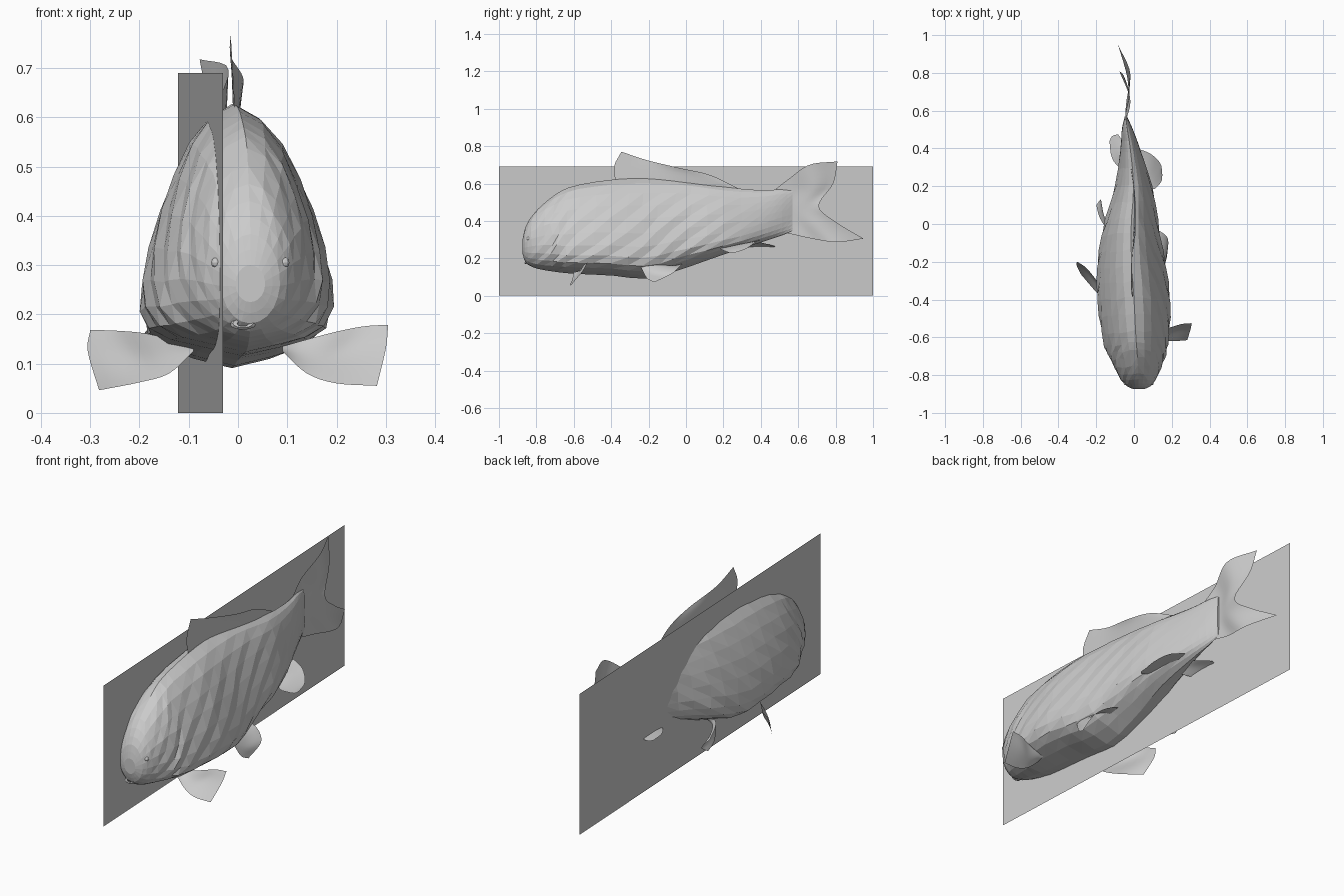
import bpy, math, random
from mathutils import Vector
random.seed(4)


def spline(pts, t):
    """Catmull-Rom through pts, t in 0..1 (works for any dimension)."""
    pts = [Vector(p) for p in pts]
    n = len(pts) - 1
    f = min(max(t, 0), 1) * n
    i = min(int(f), n - 1)
    f -= i
    b, c = pts[i], pts[i + 1]
    a = pts[i - 1] if i > 0 else b * 2 - c
    d = pts[i + 2] if i + 2 <= n else c * 2 - b
    return 0.5 * (2 * b + (c - a) * f + (2 * a - 5 * b + 4 * c - d) * f * f
                  + (3 * b - a - 3 * c + d) * f ** 3)


def make(name, verts, faces, smooth=False):
    me = bpy.data.meshes.new(name)
    me.from_pydata([tuple(v) for v in verts], [], faces)
    me.update()
    for p in me.polygons:
        p.use_smooth = smooth
    ob = bpy.data.objects.new(name, me)
    bpy.context.collection.objects.link(ob)
    return ob


def sheet(name, curves, nu=12, nv=10):
    """Thin curved fin lofted across a few guide curves."""
    verts = []
    for i in range(nu + 1):
        cross = [spline(c, i / nu) for c in curves]
        verts += [spline(cross, j / nv) for j in range(nv + 1)]
    k = nv + 1
    faces = [(i * k + j, i * k + j + 1, (i + 1) * k + j + 1, (i + 1) * k + j)
             for i in range(nu) for j in range(nv)]
    return make(name, verts, faces, True)


# Body stations: y, centre x, half width, belly z, back z
STATIONS = [
    (-.874, .025, .030, .225, .300), (-.855, .025, .066, .175, .375),
    (-.80, .022, .104, .146, .455), (-.70, .018, .143, .128, .54),
    (-.60, .010, .172, .118, .587), (-.40, .000, .192, .108, .62),
    (-.20, -.013, .180, .092, .627), (.00, -.015, .146, .150, .615),
    (.20, -.002, .100, .220, .582), (.40, -.020, .052, .285, .564),
    (.50, -.035, .030, .318, .568), (.57, -.043, .006, .345, .56)]
# Half cross-section, belly to back: width factor, height factor
EGG = [(0, 0), (.55, .05), (.88, .11), (1, .22), (.95, .38), (.80, .58),
       (.60, .76), (.34, .92), (0, 1)]


def ramp(x):
    return max(0, min(1, x))


# Faceted body with diagonal scale-like triangles
RINGS, HALF = 26, 11
SEG = 2 * HALF
verts = []
for i in range(RINGS + 1):
    y, cx, w, zb, zt = spline(STATIONS, i / RINGS)
    blend = ramp((y + .88) / .25) * ramp((.6 - y) / .3)
    rough = ramp((y + .87) / .2) * ramp((.35 - y) / .3)
    for j in range(SEG):
        s = j / HALF if j <= HALF else (SEG - j) / HALF
        side = 1 if j <= HALF else -1
        egg = spline(EGG, s)
        ell = Vector((math.sin(math.pi * s), (1 - math.cos(math.pi * s)) / 2))
        p = ell.lerp(egg, blend)
        r = random.uniform(-.010, .010) * rough * (0 < s < 1)
        bump = (.004 if (i + j) % 2 else -.003) * rough     # scale relief
        lean = .02 * math.sin(math.pi * s) * rough
        verts.append((cx + side * (w + bump) * p.x, y - lean + r, zb + (zt - zb) * p.y))
faces = []
for i in range(RINGS):
    for j in range(SEG):
        a, b = i * SEG + j, i * SEG + (j + 1) % SEG
        c, d = b + SEG, a + SEG
        faces += [(a, b, c), (a, c, d)] if j < HALF else [(a, b, d), (b, c, d)]
faces += [tuple(range(SEG))[::-1], tuple(range(RINGS * SEG, (RINGS + 1) * SEG))]
make("fish_body", verts, faces)

# Upright panel cutting through the fish
make("panel", [(-.03, -1, 0), (-.122, 1, 0), (-.122, 1, .69), (-.03, -1, .69)], [(0, 1, 2, 3)])

# Forked tail
sheet("tail_fin", [
    [(-.035, .48, .570), (-.040, .55, .625), (-.020, .66, .700), (-.078, .81, .718)],
    [(-.035, .49, .520), (-.045, .58, .550), (-.025, .69, .580), (-.055, .787, .600)],
    [(-.038, .50, .460), (-.045, .57, .465), (-.035, .64, .470), (-.025, .71, .480)],
    [(-.040, .52, .400), (-.045, .60, .385), (-.025, .70, .375), (-.040, .80, .395)],
    [(-.040, .53, .338), (-.040, .65, .310), (-.020, .80, .287), (-.085, .95, .305)]], 14, 20)

# Long back fin, taller at the front
sheet("back_fin", [
    [(-.005, -.375, .60), (-.010, -.20, .61), (.000, 0, .60), (.000, .15, .575), (-.015, .30, .55)],
    [(-.010, -.385, .69), (-.012, -.20, .68), (.005, 0, .65), (.003, .16, .61), (-.015, .30, .56)],
    [(-.015, -.345, .77), (-.015, -.21, .725), (.010, -.03, .682), (.006, .13, .645),
     (-.015, .29, .568)]], 20, 6)

# Paired lower fins, each pair swept differently as the body bends
sheet("front_fin_right", [
    [(.09, -.56, .135), (.18, -.55, .160), (.25, -.53, .175), (.305, -.525, .179)],
    [(.09, -.58, .130), (.16, -.575, .115), (.22, -.56, .120), (.300, -.555, .130)],
    [(.09, -.60, .125), (.14, -.61, .080), (.20, -.62, .060), (.282, -.615, .055)]])
sheet("front_fin_left", [
    [(-.09, -.42, .135), (-.18, -.32, .160), (-.25, -.235, .167), (-.300, -.20, .168)],
    [(-.09, -.42, .130), (-.16, -.36, .115), (-.22, -.29, .110), (-.305, -.215, .125)],
    [(-.09, -.42, .125), (-.14, -.41, .080), (-.20, -.36, .062), (-.282, -.265, .046)]])
sheet("belly_fin_right", [
    [(.08, -.13, .15), (.12, -.19, .178), (.14, -.235, .175), (.15, -.24, .150)],
    [(.08, -.07, .16), (.13, -.11, .160), (.165, -.17, .130), (.165, -.21, .095)],
    [(.08, -.02, .17), (.14, -.04, .150), (.18, -.08, .115), (.175, -.17, .072)]])
sheet("belly_fin_left", [
    [(-.08, -.07, .14), (-.12, -.06, .125), (-.16, .01, .090), (-.182, .09, .078)],
    [(-.08, -.04, .16), (-.13, -.02, .150), (-.16, .05, .125), (-.175, .13, .110)],
    [(-.08, -.02, .17), (-.14, -.02, .180), (-.18, .03, .172), (-.200, .10, .145)]])
sheet("rear_fin_right", [
    [(.02, .27, .270), (.06, .22, .260), (.09, .19, .255), (.11, .185, .250)],
    [(.02, .34, .285), (.07, .29, .275), (.11, .25, .255), (.145, .225, .232)],
    [(.02, .40, .300), (.09, .37, .285), (.14, .32, .250), (.150, .26, .230)]])
sheet("rear_fin_left", [
    [(-.04, .27, .275), (-.09, .31, .255), (-.12, .36, .250), (-.13, .44, .250)],
    [(-.035, .31, .29), (-.07, .36, .275), (-.09, .41, .265), (-.115, .465, .255)],
    [(-.03, .36, .300), (-.045, .40, .285), (-.06, .44, .275), (-.085, .475, .265)]])

# Eyes
for side, x in (("right", .094), ("left", -.044)):
    bpy.ops.mesh.primitive_uv_sphere_add(segments=10, ring_count=6, radius=.011,
                                         location=(x, -.842, .305))
    bpy.context.object.name = "eye_" + side

# Small round mouth
bpy.ops.mesh.primitive_torus_add(major_segments=12, minor_segments=5, major_radius=.014,
                                 minor_radius=.006, location=(.01, -.855, .18),
                                 rotation=(math.radians(70), 0, 0))
bpy.context.object.name = "mouth"
bpy.context.object.scale = (1.3, .6, 1)
